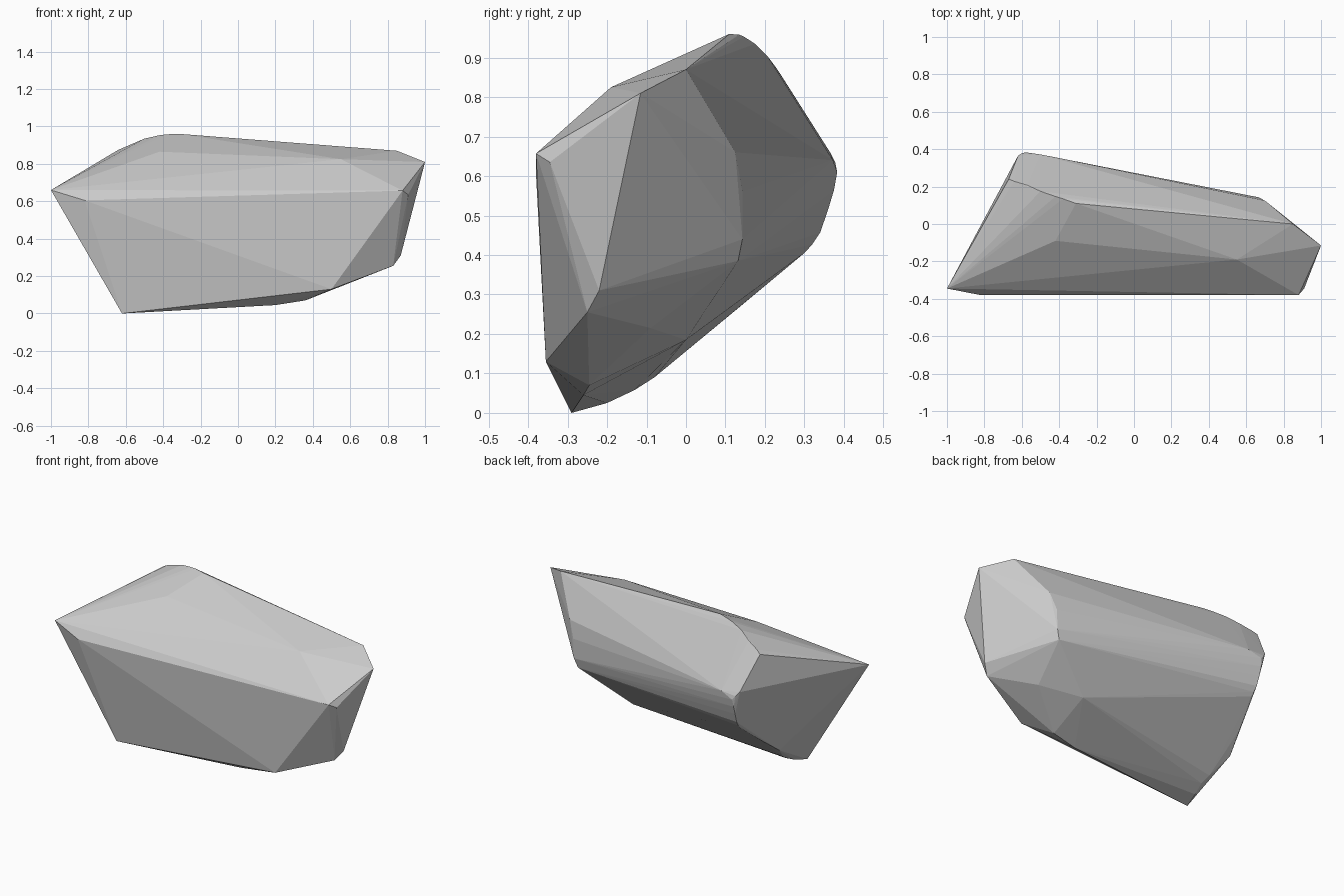
import bpy, bmesh

# Corner points of the stone, grouped by region
front_ridge = [(-1, -.345, .66), (.88, -.38, .657), (.91, -.345, .635), (-.82, -.38, .605)]
front_base = [(-.62, -.29, 0), (.5, -.355, .13), (.2, -.26, .045), (.36, -.245, .07)]
right_end = [(.83, -.25, .255), (.87, -.22, .31), (1, -.115, .81), (.85, 0, .87),
             (.7, .125, .66), (.665, .143, .56), (.66, .143, .44), (.64, .132, .385)]
top = [(.55, -.19, .825), (-.42, -.09, .865), (-.31, .11, .96), (-.38, .135, .958),
       (-.42, .147, .953), (-.5, .175, .935), (-.57, .207, .903),
       (-.64, .228, .875), (-.67, .24, .857)]
underside = [(.6, -.09, .215), (.36, 0, .185)]

# Rounded left end of the underside and back, from base to top
back_left = [(-.6, -.2, .025), (-.585, -.13, .058), (-.6, -.08, .09), (-.655, .03, .185),
             (-.62, .15, .28), (-.575, .3, .405), (-.578, .32, .427), (-.582, .34, .457),
             (-.585, .36, .515), (-.585, .375, .565), (-.58, .383, .61),
             (-.6, .378, .635), (-.62, .365, .66), (-.5, .372, .64)]

# Wrap all corners in a convex hull
bm = bmesh.new()
for p in front_ridge + front_base + right_end + top + underside + back_left:
    bm.verts.new(p)
hull = bmesh.ops.convex_hull(bm, input=bm.verts)
loose = {v for v in hull["geom_interior"] + hull["geom_unused"]
         if isinstance(v, bmesh.types.BMVert)}
bmesh.ops.delete(bm, geom=list(loose), context='VERTS')
bmesh.ops.recalc_face_normals(bm, faces=bm.faces)

# Flat-shaded faceted object
mesh = bpy.data.meshes.new("faceted_rock")
bm.to_mesh(mesh)
bm.free()
rock = bpy.data.objects.new("faceted_rock", mesh)
bpy.context.collection.objects.link(rock)
